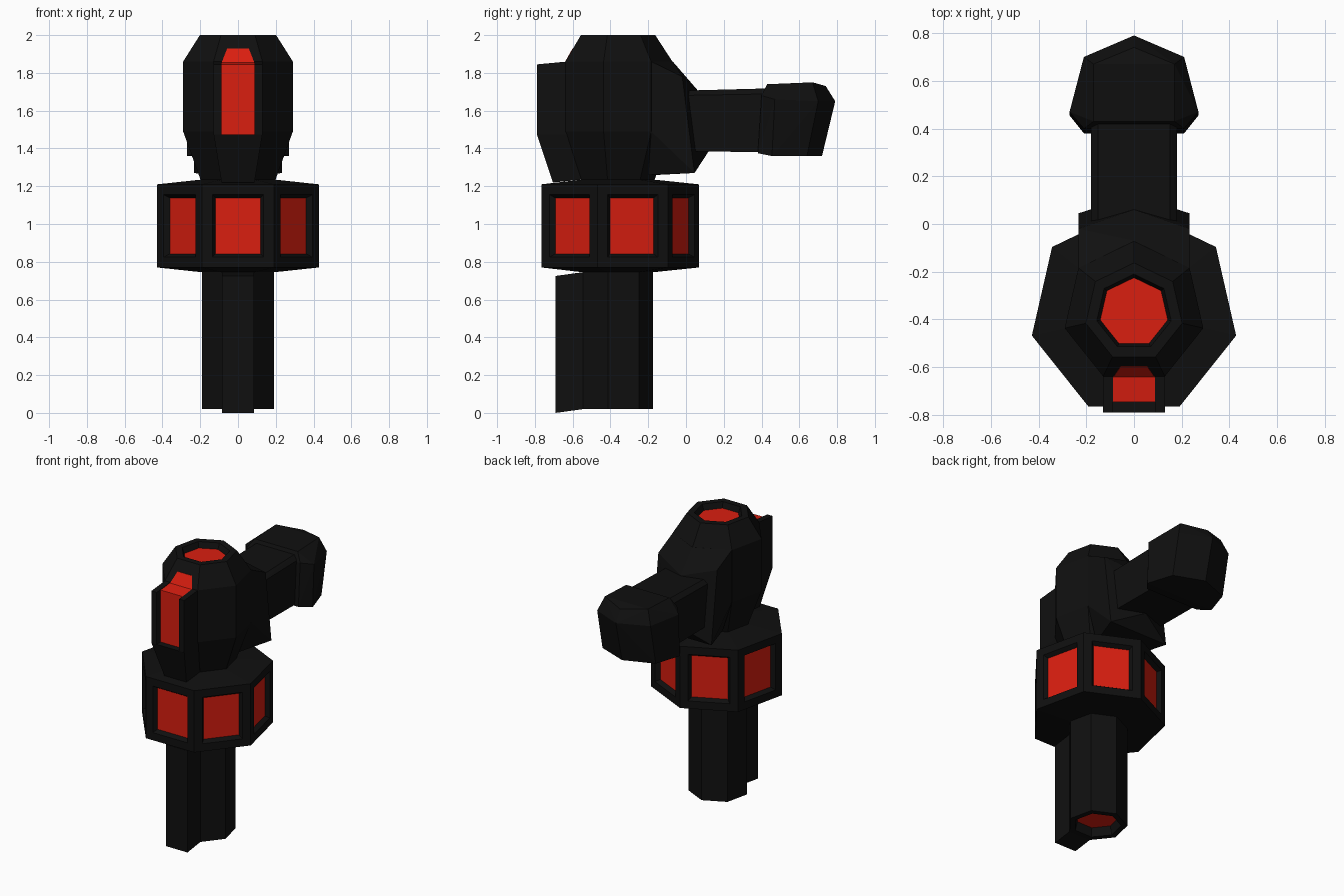
import bpy, bmesh, math

if "Cube" in bpy.data.objects:
    bpy.data.objects.remove(bpy.data.objects["Cube"])

CY = -0.37   # y of the upright seven-sided axis


def material(name, color):
    m = bpy.data.materials.new(name)
    m.diffuse_color = color
    m.use_nodes = True
    m.node_tree.nodes["Principled BSDF"].inputs["Base Color"].default_value = m.diffuse_color
    return m


BLACK = material("black", (0.005, 0.005, 0.005, 1))
RED = material("red", (0.7, 0.013, 0.005, 1))


def finish(bm, name):
    me = bpy.data.meshes.new(name)
    bm.to_mesh(me)
    bm.free()
    me.materials.append(BLACK)
    me.materials.append(RED)
    ob = bpy.data.objects.new(name, me)
    bpy.context.collection.objects.link(ob)
    return ob


def column(rings, red_first=False):
    """Seven-sided stack of (radius, z) rings, capped at both ends."""
    bm = bmesh.new()
    loops = []
    for r, z in rings:
        angles = [math.pi / 2 + i * math.tau / 7 for i in range(7)]
        loops.append([bm.verts.new((r * math.cos(a), CY + r * math.sin(a), z)) for a in angles])
    for a, b in zip(loops, loops[1:]):
        for i in range(7):
            j = (i + 1) % 7
            bm.faces.new((a[i], a[j], b[j], b[i]))
    cap = bm.faces.new(loops[0])
    cap.material_index = int(red_first)
    bm.faces.new(loops[-1])
    bmesh.ops.recalc_face_normals(bm, faces=bm.faces)
    return bm


def hull(name, half, mid=(), red=False):
    """Convex solid; 'half' points are mirrored over x, 'mid' points are kept."""
    bm = bmesh.new()
    for x, y, z in half:
        bm.verts.new((x, y, z))
        bm.verts.new((-x, y, z))
    for p in mid:
        bm.verts.new(p)
    bmesh.ops.convex_hull(bm, input=bm.verts)
    bmesh.ops.dissolve_limit(bm, angle_limit=0.01, verts=bm.verts, edges=bm.edges)
    for f in bm.faces:
        f.material_index = int(red)
    return finish(bm, name)


# Lower tube with a recessed red bottom, plus its front rib
finish(column([(0.14, 0.08), (0.155, 0.02), (0.195, 0.02), (0.195, 0.76)], True), "lower_tube")
hull("lower_rib", [(0.085, -0.69, 0), (0.085, -0.545, 0.02),
                   (0.085, -0.69, 0.725), (0.085, -0.545, 0.745)])

# Drum with a recessed red window in each side
bm = column([(0.2, 0.745), (0.439, 0.77), (0.439, 1.21), (0.2, 1.235)])
sides = [f for f in bm.faces if abs(f.normal.z) < 0.01]
bmesh.ops.inset_individual(bm, faces=sides, thickness=0.077)
bmesh.ops.inset_individual(bm, faces=sides, thickness=0.025, depth=-0.028)
for f in sides:
    f.material_index = 1
finish(bm, "window_drum")

# Head with a recessed red top
finish(column([(0.145, 1.96), (0.16, 2.0), (0.207, 2.0), (0.298, 1.86),
               (0.298, 1.49), (0.2, 1.225)], True), "head")

# Front visor: two cheeks, a wedge below and the red panel between
for s, side in ((1, "right"), (-1, "left")):
    outline = [(-0.79, 1.845), (-0.79, 1.475), (-0.63, 1.475), (-0.63, 1.86)]
    hull("visor_cheek_" + side, [], [(s * x, y, z) for x in (0.088, 0.129) for y, z in outline])
hull("visor_wedge", [(0.129, -0.79, 1.475), (0.129, -0.63, 1.475),
                     (0.087, -0.705, 1.22), (0.087, -0.55, 1.235)])
hull("visor_panel", [(0.088, -0.745, 1.475), (0.088, -0.745, 1.845), (0.088, -0.63, 1.475),
                     (0.088, -0.642, 1.856)], red=True)
hull("visor_top_panel", [(0.086, -0.642, 1.856), (0.057, -0.6, 1.93),
                         (0.086, -0.62, 1.856), (0.057, -0.58, 1.93)], red=True)

# Collar swelling out of the rear of the head
hull("rear_collar",
     [(0.232, -0.184, 1.86), (0.232, -0.184, 1.49), (0.15, -0.2, 1.26),
      (0.232, -0.02, 1.78), (0.232, 0.045, 1.27)],
     [(0, -0.07, 1.86), (0, 0.06, 1.71), (0, 0.12, 1.385), (0, -0.15, 1.26)])

# Rear arm
hull("rear_arm", [(0.18, -0.05, 1.385), (0.18, 0.52, 1.38), (0.18, -0.05, 1.68),
                  (0.18, 0.52, 1.69), (0.15, -0.05, 1.705), (0.15, 0.52, 1.72)])

# Flared end of the arm
hull("arm_end",
     [(0.21, 0.38, 1.375), (0.21, 0.40, 1.68), (0.17, 0.43, 1.74),
      (0.27, 0.455, 1.36), (0.27, 0.47, 1.66), (0.17, 0.67, 1.75),
      (0.21, 0.70, 1.65), (0.21, 0.64, 1.36)],
     [(0, 0.74, 1.73), (0, 0.79, 1.65), (0, 0.72, 1.36)])
